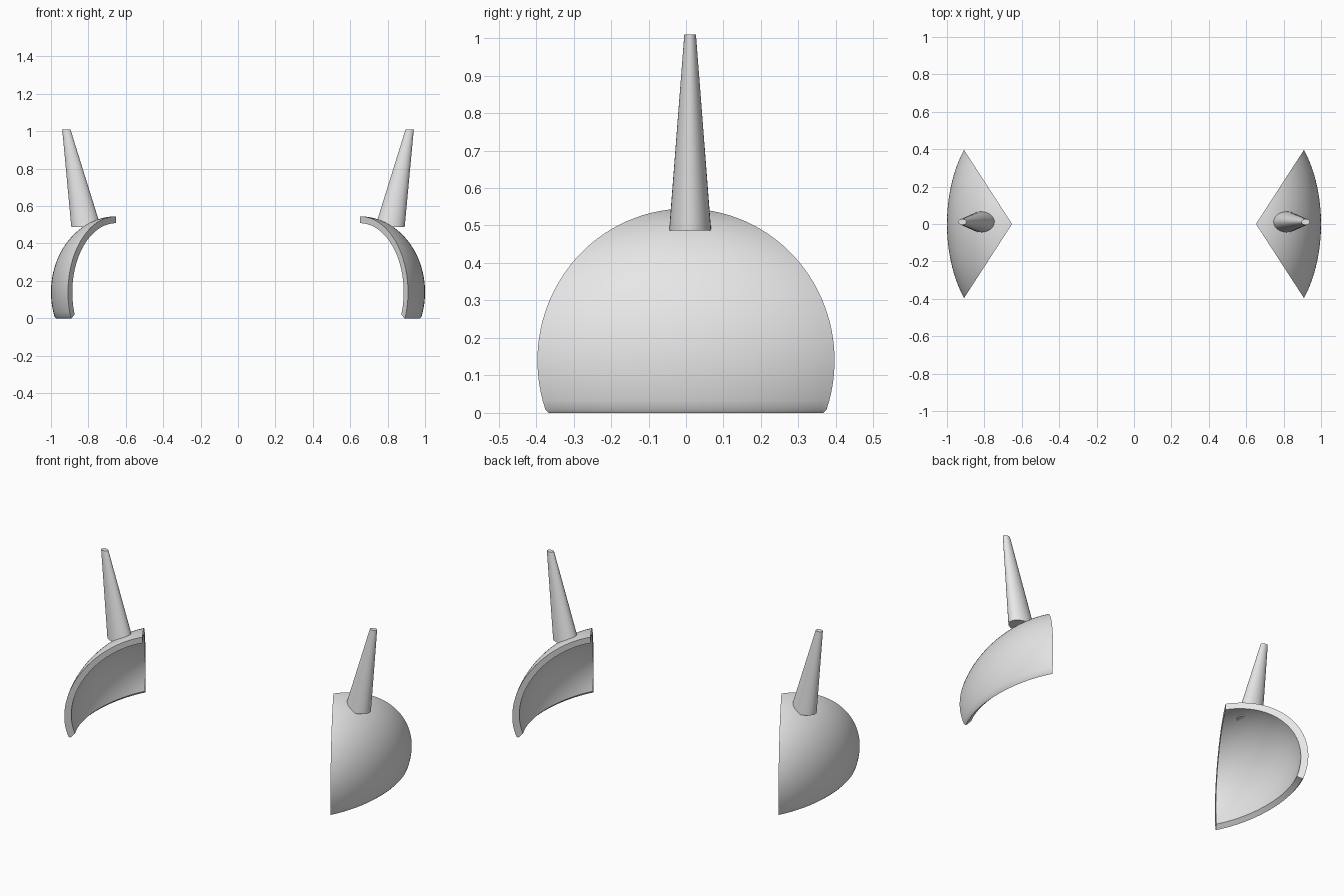
import bpy, bmesh, math

if "Cube" in bpy.data.objects:
    bpy.data.objects.remove(bpy.data.objects["Cube"])

grey = bpy.data.materials.new("plain grey")
grey.diffuse_color = (0.8, 0.8, 0.8, 1)
grey.use_nodes = True
grey.node_tree.nodes["Principled BSDF"].inputs["Base Color"].default_value = grey.diffuse_color


def finish(bm, name):
    """Turn a bmesh into a smooth object mirrored across x = 0."""
    bmesh.ops.remove_doubles(bm, verts=bm.verts, dist=1e-5)
    bmesh.ops.recalc_face_normals(bm, faces=bm.faces)
    mesh = bpy.data.meshes.new(name)
    bm.to_mesh(mesh)
    bm.free()
    mesh.materials.append(grey)
    obj = bpy.data.objects.new(name, mesh)
    bpy.context.collection.objects.link(obj)
    bpy.ops.object.select_all(action='DESELECT')
    obj.select_set(True)
    bpy.context.view_layer.objects.active = obj
    bpy.ops.object.shade_smooth_by_angle(angle=math.radians(35))
    mod = obj.modifiers.new("both sides", 'MIRROR')
    mod.use_axis[0] = True
    mod.use_mirror_merge = False
    return obj


# Curved shell: wedge of a hollow ellipsoid, open towards the middle
CX, CZ = 0.652, 0.14
RX, RY, RZ = 0.348, 0.588, 0.405
INNER = 0.91
STEPS, SLICES = 32, 32
LOW, HALF = math.radians(-18.8), math.radians(42.4)


def arc(scale):
    angles = [math.pi / 2 + (LOW - math.pi / 2) * i / STEPS for i in range(STEPS + 1)]
    return [(scale * math.cos(a), scale * math.sin(a)) for a in angles]


rim = [(0.925, -CZ / RZ)]  # softened lower lip
profile = arc(1) + rim + arc(INNER)[::-1]
bm = bmesh.new()
rows = []
for s in range(SLICES + 1):
    phi = -HALF + 2 * HALF * s / SLICES
    rows.append([bm.verts.new((CX + RX * r * math.cos(phi),
                               RY * r * math.sin(phi),
                               CZ + RZ * h)) for r, h in profile])
for a, b in zip(rows, rows[1:]):
    for i in range(len(profile) - 1):
        bm.faces.new((a[i], a[i + 1], b[i + 1], b[i]))
# Cut faces of the wedge, as strips between outer and inner arcs
n = len(profile)
for row in (rows[0], rows[-1]):
    for i in range(STEPS):
        bm.faces.new((row[i], row[i + 1], row[n - 2 - i], row[n - 1 - i]))
    bm.faces.new(row[STEPS:STEPS + 3])
bmesh.ops.dissolve_degenerate(bm, dist=1e-6, edges=bm.edges)
finish(bm, "curved_shell")

# Horn: leaning tapered post with an oval section
bm = bmesh.new()
rings = []
for cx, z, rx, ry in ((0.812, 0.487, 0.079, 0.056), (0.918, 1.01, 0.022, 0.0155)):
    rings.append([bm.verts.new((cx + rx * math.cos(2 * math.pi * k / 32),
                                0.011 + ry * math.sin(2 * math.pi * k / 32), z))
                  for k in range(32)])
    bm.faces.new(rings[-1])
for k in range(32):
    j = (k + 1) % 32
    bm.faces.new((rings[0][k], rings[0][j], rings[1][j], rings[1][k]))
finish(bm, "horn")
